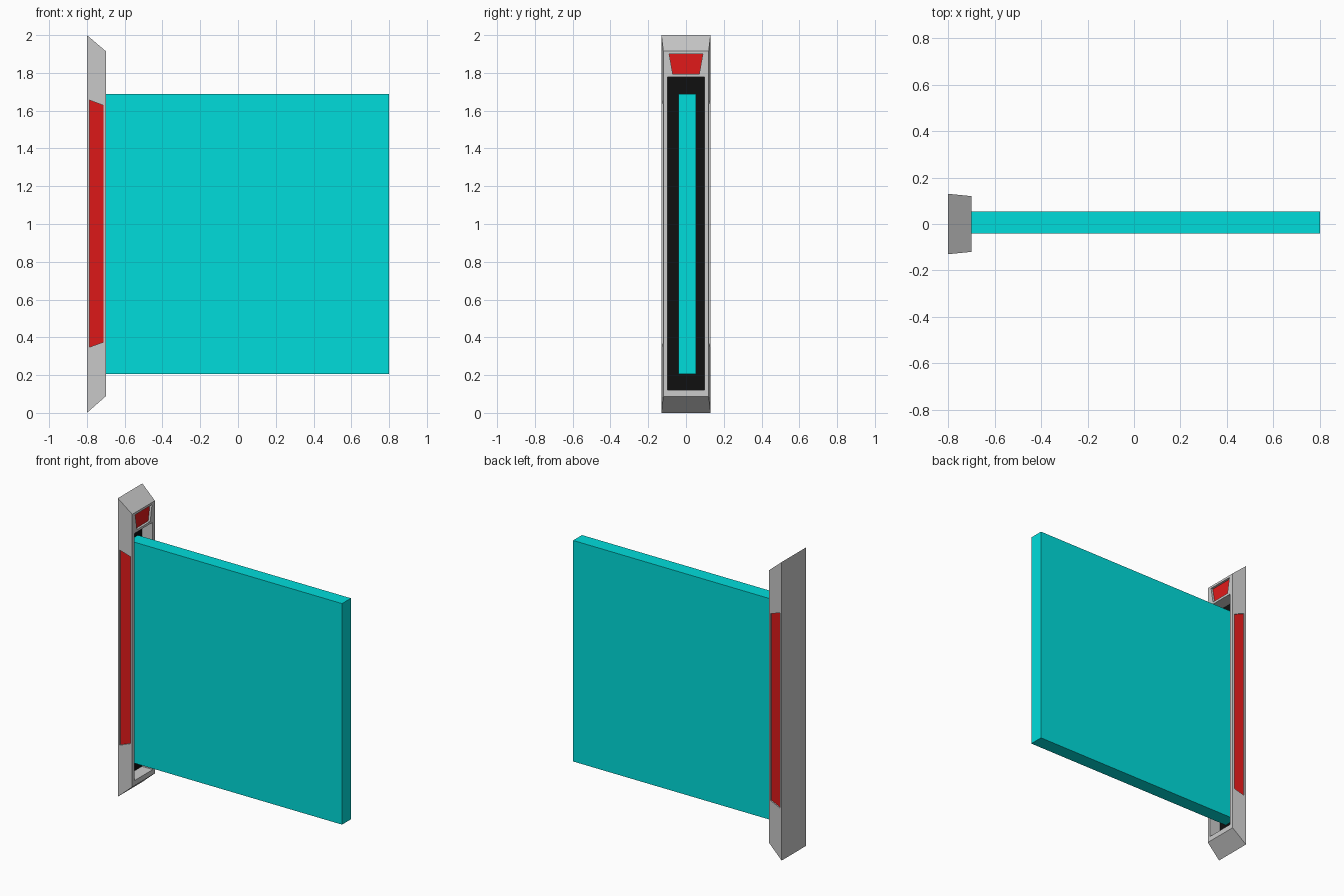
import bpy, bmesh
from mathutils import Vector

if "Cube" in bpy.data.objects:
    bpy.data.objects.remove(bpy.data.objects["Cube"])


def material(name, color):
    m = bpy.data.materials.new(name)
    m.diffuse_color = color
    m.use_nodes = True
    m.node_tree.nodes["Principled BSDF"].inputs["Base Color"].default_value = m.diffuse_color
    return m


def add_object(name, bm, mats):
    mesh = bpy.data.meshes.new(name)
    bmesh.ops.remove_doubles(bm, verts=bm.verts, dist=1e-5)
    bmesh.ops.recalc_face_normals(bm, faces=bm.faces)
    bm.to_mesh(mesh)
    bm.free()
    ob = bpy.data.objects.new(name, mesh)
    bpy.context.collection.objects.link(ob)
    for m in mats:
        mesh.materials.append(m)
    return ob


def quad(bm, pts, mat=0):
    bm.faces.new([bm.verts.new(p) for p in pts]).material_index = mat


def recessed_quad(bm, outer, inner, push, mat):
    """Quad with a sunken pocket: rim, walls and a coloured floor."""
    floor = [Vector(p) + Vector(push) for p in inner]
    for i in range(4):
        j = (i + 1) % 4
        quad(bm, [outer[i], outer[j], inner[j], inner[i]])
        quad(bm, [inner[i], inner[j], floor[j], floor[i]])
    quad(bm, floor, mat)


grey = material("grey_metal", (0.6, 0.6, 0.6, 1))
black = material("black_slot", (0.005, 0.005, 0.005, 1))
red = material("red_inset", (0.75, 0.01, 0.01, 1))
teal = material("teal_field", (0.0, 0.72, 0.71, 1))

# Emitter post: tapered block with slot, front marker and side insets
XB, XF, YB, YF, ZL, ZH = -0.8, -0.7, 0.13, 0.12, 0.088, 1.915
SPLIT = 1.786
bm = bmesh.new()


def front(y0, y1, z0, z1, flare=0.0):
    return [(XF, y0, z0), (XF, y1, z0), (XF, y1 + flare, z1), (XF, y0 - flare, z1)]


recessed_quad(bm, front(-YF, YF, ZL, SPLIT), front(-0.097, 0.097, 0.122, 1.778),
              (-0.08, 0, 0), 1)
recessed_quad(bm, front(-YF, YF, SPLIT, ZH), front(-0.07, 0.07, 1.794, 1.9, 0.019),
              (-0.015, 0, 0), 2)

for s in (-1, 1):
    def side(x, z):
        return (x, s * (YB + (x - XB) * (YF - YB) / (XF - XB)), z)
    outer = [side(XB, 0), side(XF, ZL), side(XF, ZH), side(XB, 2)]
    inner = [side(-0.787, 0.348), side(-0.713, 0.375),
             side(-0.713, 1.628), side(-0.787, 1.656)]
    recessed_quad(bm, outer, inner, (0, -s * 0.008, 0), 2)

for zb, zf in ((0, ZL), (2, ZH)):
    quad(bm, [(XB, -YB, zb), (XB, YB, zb), (XF, YF, zf), (XF, -YF, zf)])
quad(bm, [(XB, -YB, 0), (XB, YB, 0), (XB, YB, 2), (XB, -YB, 2)])
add_object("emitter_post", bm, [grey, black, red])

# Field panel: thin slab growing out of the slot
bm = bmesh.new()
bmesh.ops.create_cube(bm, size=1)
lo, hi = Vector((-0.779, -0.041, 0.207)), Vector((0.8, 0.053, 1.688))
bmesh.ops.scale(bm, vec=hi - lo, verts=bm.verts)
bmesh.ops.translate(bm, vec=(lo + hi) / 2, verts=bm.verts)
add_object("field_panel", bm, [teal])
